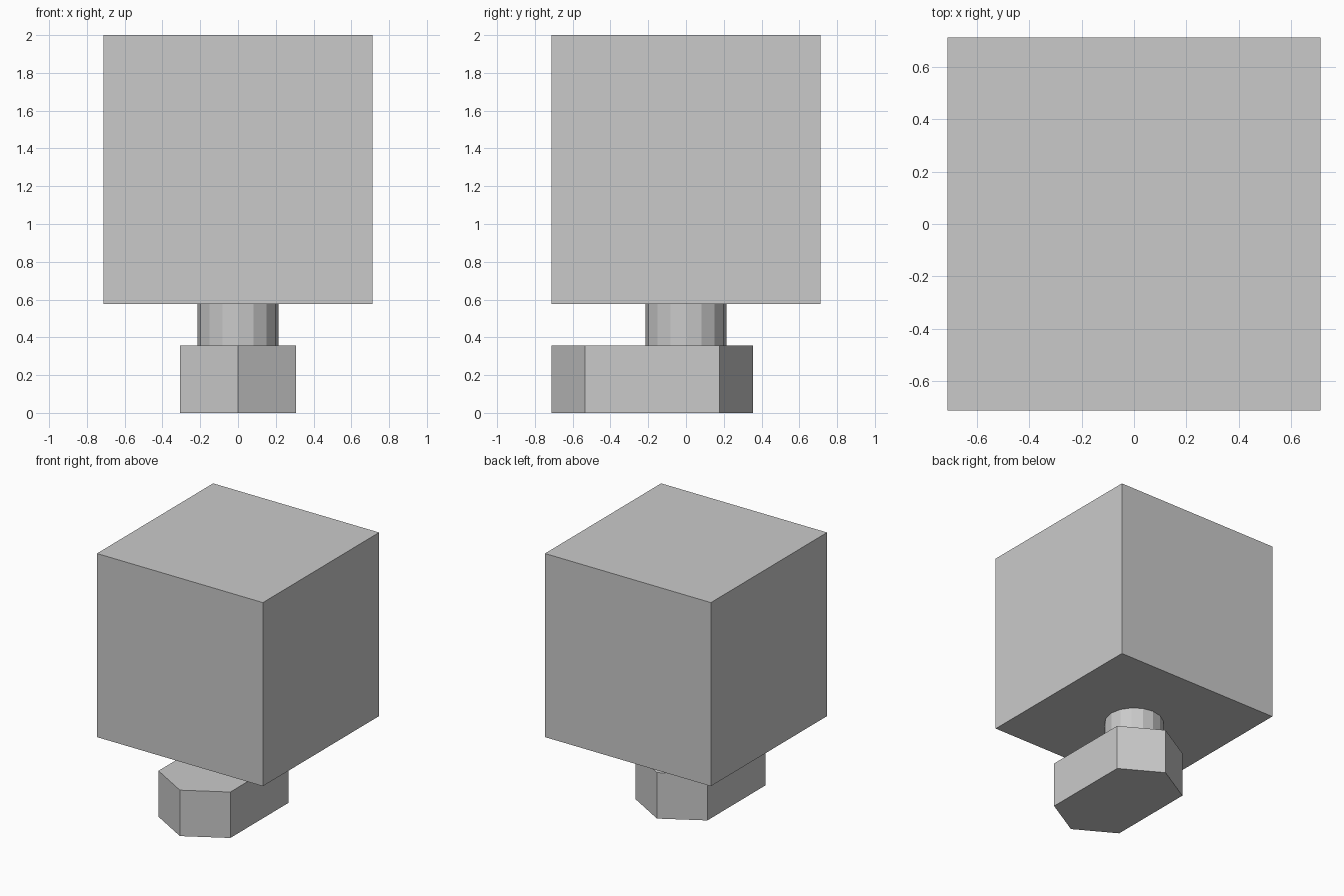
import bpy, bmesh, math

if "Cube" in bpy.data.objects:
    bpy.data.objects.remove(bpy.data.objects["Cube"])

grey = bpy.data.materials.new("plain grey")
grey.diffuse_color = (0.59, 0.59, 0.59, 1)
grey.use_nodes = True
grey.node_tree.nodes["Principled BSDF"].inputs["Base Color"].default_value = grey.diffuse_color


def prism(name, outline, z0, z1):
    """Extrude a flat outline of (x, y) points from z0 up to z1."""
    bm = bmesh.new()
    base = bm.faces.new([bm.verts.new((x, y, z0)) for x, y in outline])
    top = bmesh.ops.extrude_face_region(bm, geom=[base], use_keep_orig=True)
    verts = [g for g in top["geom"] if isinstance(g, bmesh.types.BMVert)]
    bmesh.ops.translate(bm, verts=verts, vec=(0, 0, z1 - z0))
    bmesh.ops.recalc_face_normals(bm, faces=bm.faces)
    mesh = bpy.data.meshes.new(name)
    bm.to_mesh(mesh)
    bm.free()
    mesh.materials.append(grey)
    obj = bpy.data.objects.new(name, mesh)
    bpy.context.collection.objects.link(obj)
    return obj


# Large cube head
h = 0.7115
prism("head", [(-h, -h), (h, -h), (h, h), (-h, h)], 0.577, 2.0)

# 16-sided neck
r = 0.2135
prism("neck", [(r * math.cos(i * math.tau / 16), r * math.sin(i * math.tau / 16))
               for i in range(16)], 0.356, 0.577)

# Stretched hexagonal foot, pointed at front and back
w = 0.308
prism("foot", [(0, -0.7115), (w, -0.534), (w, 0.178),
               (0, 0.356), (-w, 0.178), (-w, -0.534)], 0.0, 0.356)
